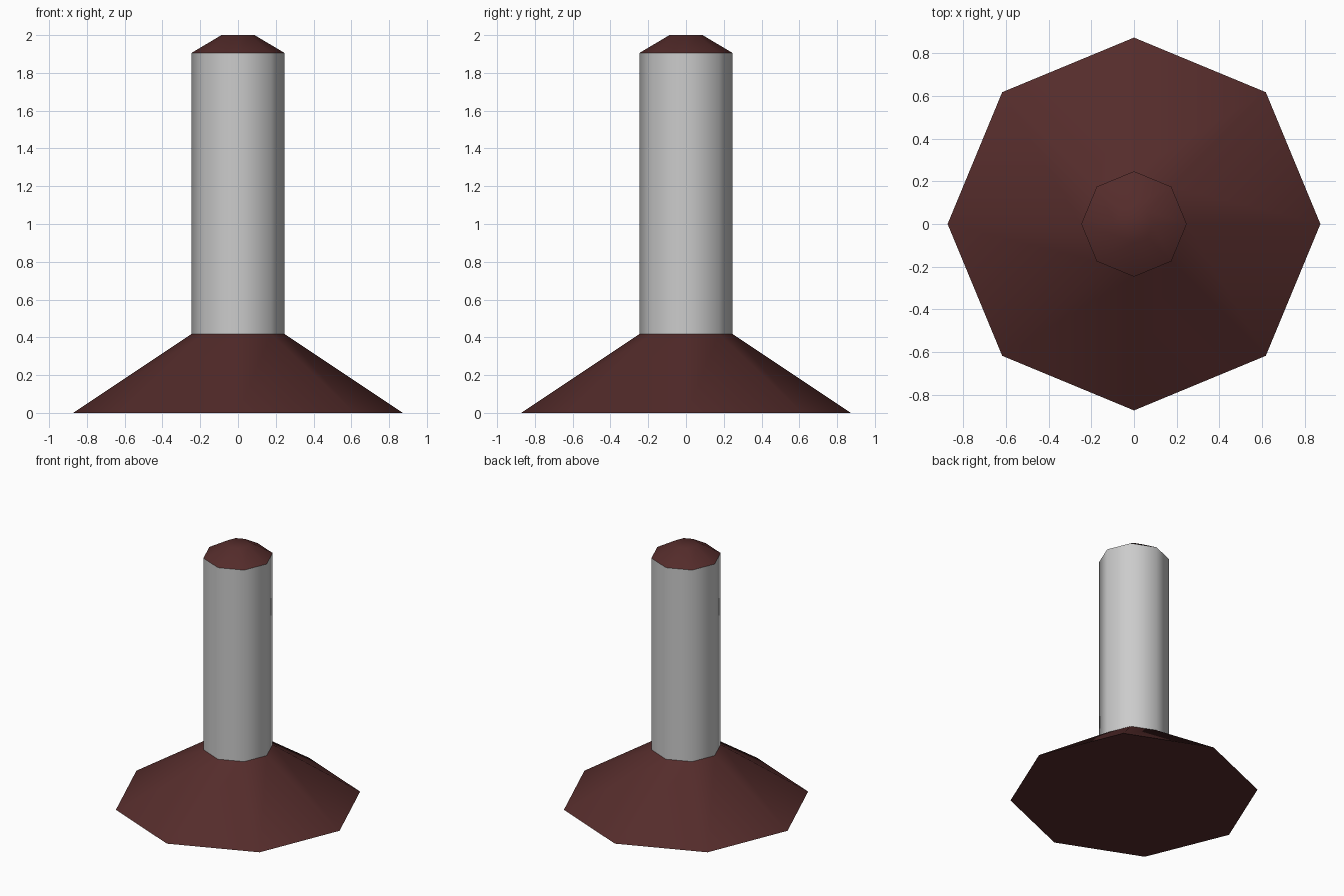
import bpy, bmesh, math

if "Cube" in bpy.data.objects:
    bpy.data.objects.remove(bpy.data.objects["Cube"])

SIDES = 8
brown = bpy.data.materials.new("dark_brown")
brown.diffuse_color = (0.09, 0.025, 0.024, 1)
brown.use_nodes = True
brown.node_tree.nodes["Principled BSDF"].inputs["Base Color"].default_value = brown.diffuse_color


def frustum(name, r_low, r_high, z_low, z_high, close_low=False, close_high=False, mat=None):
    """Eight-sided tapered ring with a corner on +x, optionally closed at either end."""
    bm = bmesh.new()
    rings = []
    for r, z in ((r_low, z_low), (r_high, z_high)):
        rings.append([bm.verts.new((r * math.cos(i * math.tau / SIDES),
                                    r * math.sin(i * math.tau / SIDES), z))
                      for i in range(SIDES)])
    low, high = rings
    for i in range(SIDES):
        j = (i + 1) % SIDES
        bm.faces.new((low[i], low[j], high[j], high[i]))
    if close_low:
        bm.faces.new(low[::-1])
    if close_high:
        bm.faces.new(high)
    mesh = bpy.data.meshes.new(name)
    bm.to_mesh(mesh)
    bm.free()
    obj = bpy.data.objects.new(name, mesh)
    bpy.context.collection.objects.link(obj)
    if mat:
        mesh.materials.append(mat)
    # Smooth around the sides, sharp at the closed ends
    bpy.ops.object.select_all(action='DESELECT')
    obj.select_set(True)
    bpy.context.view_layer.objects.active = obj
    bpy.ops.object.shade_smooth_by_angle(angle=math.radians(50))
    return obj


# Flared foot, round column and bevelled cap, stacked
frustum("base", 0.873, 0.247, 0.0, 0.417, close_low=True, mat=brown)
frustum("column", 0.247, 0.247, 0.417, 1.905)
frustum("cap", 0.247, 0.088, 1.905, 2.0, close_high=True, mat=brown)
